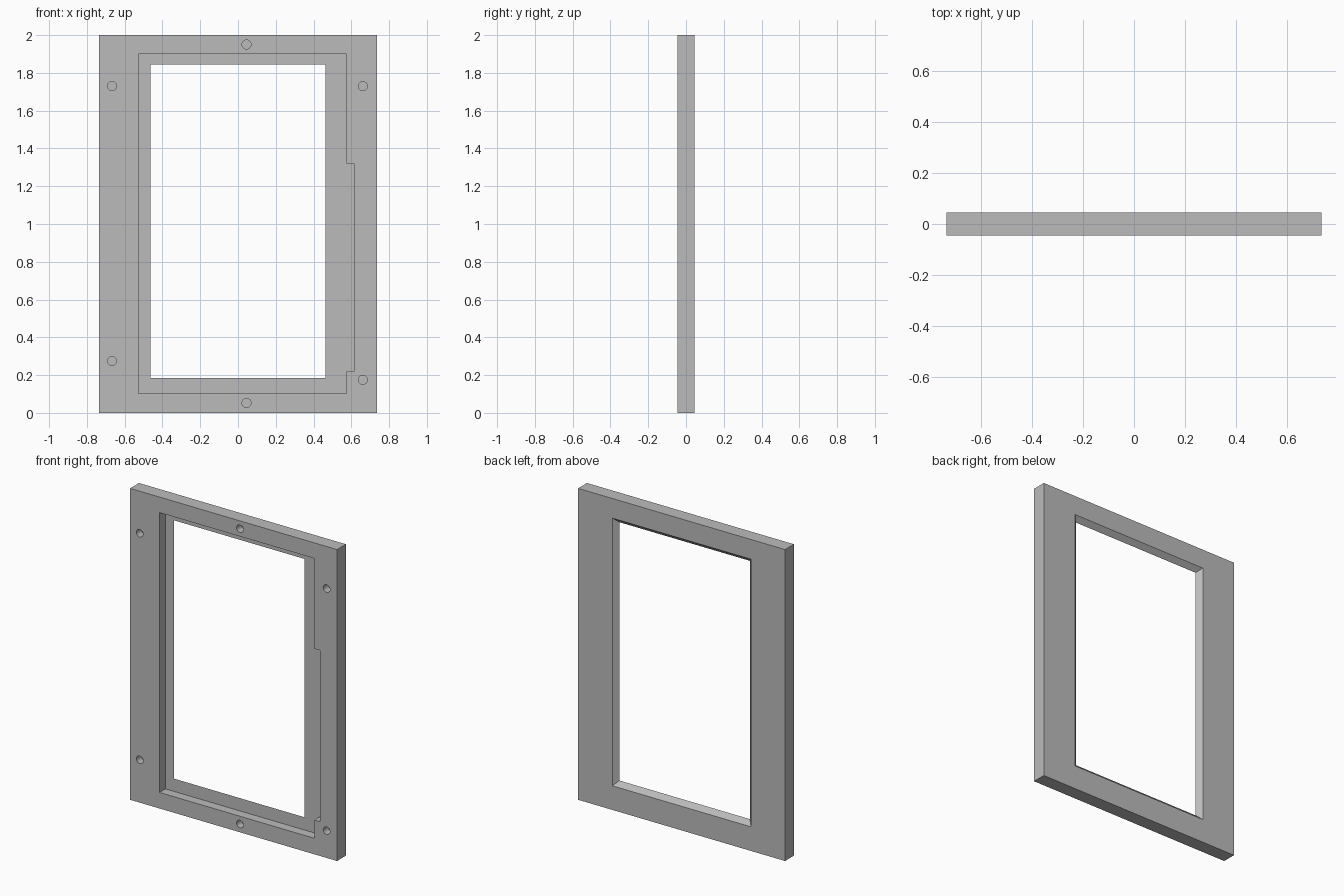
import bpy, bmesh, math

if "Cube" in bpy.data.objects:
    bpy.data.objects.remove(bpy.data.objects["Cube"], do_unlink=True)

grey = bpy.data.materials.new("plain_grey")
grey.use_nodes = True
COLOUR = (0.5, 0.5, 0.5, 1)
grey.diffuse_color = COLOUR
grey.node_tree.nodes["Principled BSDF"].inputs["Base Color"].default_value = COLOUR


def loft(name, front, back, y0, y1):
    """Solid between two matching (x, z) outlines at depths y0 and y1."""
    bm = bmesh.new()
    a = [bm.verts.new((x, y0, z)) for x, z in front]
    b = [bm.verts.new((x, y1, z)) for x, z in back]
    bm.faces.new(a)
    bm.faces.new(b[::-1])
    n = len(a)
    for i in range(n):
        j = (i + 1) % n
        bm.faces.new((a[i], b[i], b[j], a[j]))
    bmesh.ops.recalc_face_normals(bm, faces=bm.faces)
    mesh = bpy.data.meshes.new(name)
    bm.to_mesh(mesh)
    bm.free()
    mesh.materials.append(grey)
    obj = bpy.data.objects.new(name, mesh)
    bpy.context.collection.objects.link(obj)
    return obj


def rect(x0, x1, z0, z1, grow=0.0):
    return [(x0 - grow, z0 - grow), (x1 + grow, z0 - grow),
            (x1 + grow, z1 + grow), (x0 - grow, z1 + grow)]


def circle(x, z, r, n=32):
    return [(x + r * math.cos(math.tau * i / n), z + r * math.sin(math.tau * i / n))
            for i in range(n)]


def cut(target, cutter):
    cutter.hide_render = True
    mod = target.modifiers.new("cut", "BOOLEAN")
    mod.operation = "DIFFERENCE"
    mod.solver = "EXACT"
    mod.object = cutter
    bpy.context.view_layer.objects.active = target
    bpy.ops.object.modifier_apply(modifier=mod.name)
    bpy.data.objects.remove(cutter, do_unlink=True)


HALF = 0.045      # half the frame thickness
FLOOR = 0.015     # depth of the rebate floor

# Main slab
outer = rect(-0.735, 0.735, 0, 2)
frame = loft("window_frame", outer, outer, -HALF, HALF)

# Front rebate with a shallow side notch
rebate = [(-0.526, 0.103), (0.574, 0.103), (0.574, 0.22), (0.614, 0.22),
          (0.614, 1.32), (0.574, 1.32), (0.574, 1.9), (-0.526, 1.9)]
cut(frame, loft("rebate_cutter", rebate, rebate, -0.1, FLOOR))

# Opening that flares out at 45 degrees towards the back
opening = (-0.464, 0.462, 0.185, 1.844)
cut(frame, loft("opening_cutter", rect(*opening, grow=-0.03),
                rect(*opening, grow=0.06), FLOOR - 0.03, FLOOR + 0.06))

# Blind screw holes in the front face
for x, z in [(-0.667, 1.73), (0.661, 1.73), (0.045, 1.95),
             (-0.667, 0.275), (0.661, 0.175), (0.045, 0.053)]:
    ring = circle(x, z, 0.024)
    cut(frame, loft("hole_cutter", ring, ring, -0.1, 0.005))

# Smooth hole walls, sharp everywhere else
bpy.ops.object.select_all(action="DESELECT")
frame.select_set(True)
bpy.context.view_layer.objects.active = frame
bpy.ops.object.shade_smooth_by_angle(angle=math.radians(30))
